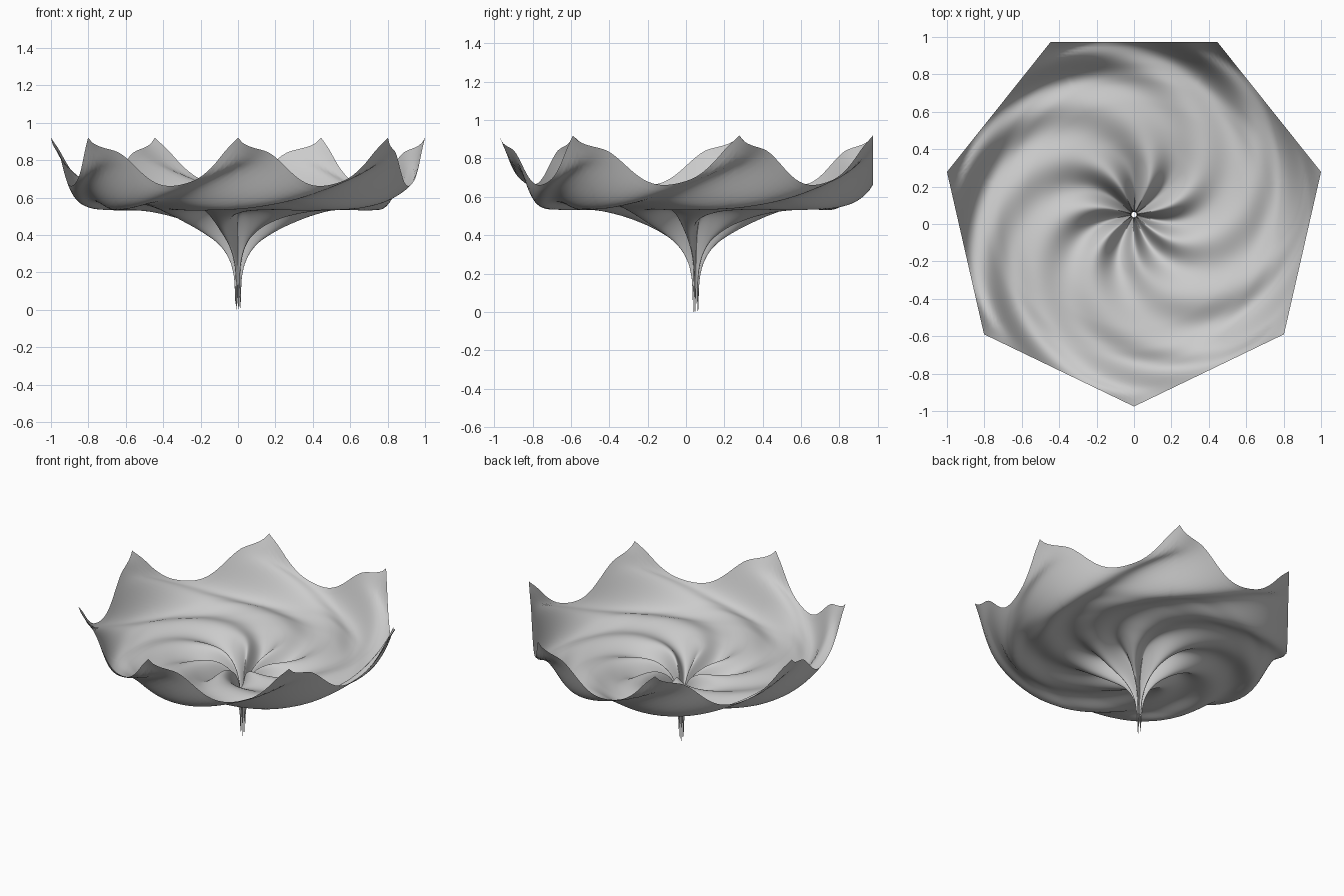
import bpy, math

if "Cube" in bpy.data.objects:
    bpy.data.objects.remove(bpy.data.objects["Cube"])

SIDES, PER_SIDE, RINGS = 7, 36, 110
RIM_R = 1.0257          # corner radius of the heptagonal outline
HOLE_R = 0.014          # tiny hole at the foot
CENTRE_Y = 0.05

# (radius, mean height): stem, flat dish, upturned rim
PROFILE = [(.014, .068), (.018, .19), (.03, .285), (.05, .343), (.1, .411),
           (.2, .472), (.3, .504), (.4, .527), (.5, .543), (.6, .549),
           (.72, .551), (.8, .569), (.85, .607), (.9, .672), (.9235, .710),
           (.95, .760), (.964, .80), (1.002, .917), (1.0257, .964)]
# (radius, flute height): deep in the funnel, shallow on the dish
FLUTES = [(.014, .068), (.1, .066), (.2, .056), (.3, .038), (.4, .023), (.5, .016),
          (.7, .018), (.8, .025), (.87, .037), (.95, .055), (1.0, .05), (1.0257, .05)]


def interpolate(table, r):
    """Smooth cubic interpolation over log radius."""
    xs = [math.log(p[0]) for p in table]
    zs = [p[1] for p in table]

    def slope(i):
        if i == 0 or i == len(xs) - 1:
            k = max(i - 1, 0)
            return (zs[k + 1] - zs[k]) / (xs[k + 1] - xs[k])
        h0, h1 = xs[i] - xs[i - 1], xs[i + 1] - xs[i]
        return ((zs[i] - zs[i - 1]) / h0 * h1 + (zs[i + 1] - zs[i]) / h1 * h0) / (h0 + h1)

    x = min(max(math.log(r), xs[0]), xs[-1])
    i = 0
    while i < len(xs) - 2 and x > xs[i + 1]:
        i += 1
    h = xs[i + 1] - xs[i]
    t = (x - xs[i]) / h
    return ((2*t**3 - 3*t*t + 1) * zs[i] + (t**3 - 2*t*t + t) * h * slope(i)
            + (3*t*t - 2*t**3) * zs[i + 1] + (t**3 - t*t) * h * slope(i + 1))


def height(r, a):
    """Mean profile plus seven flutes that twist with radius."""
    crest = math.radians(77.1 + 129 * (r * r - 0.9216))
    return interpolate(PROFILE, r) + interpolate(FLUTES, r) * math.cos(SIDES * (a - crest))


# Polar grid stretched from the round hole to the heptagon outline
n = SIDES * PER_SIDE
step = 2 * math.pi / SIDES
apothem = RIM_R * math.cos(step / 2)
verts, faces = [], []
for j in range(RINGS + 1):
    t = (j / RINGS) ** 1.9
    for i in range(n):
        a = -math.pi / 2 + 2 * math.pi * i / n
        off = (i % PER_SIDE) / PER_SIDE * step - step / 2
        r = HOLE_R + (apothem / math.cos(off) - HOLE_R) * t
        verts.append((r * math.cos(a), CENTRE_Y + r * math.sin(a), height(r, a)))
for j in range(RINGS):
    for i in range(n):
        k = (i + 1) % n
        faces.append((j*n + i, (j+1)*n + i, (j+1)*n + k, j*n + k))

# Stand the foot on z = 0
low = min(v[2] for v in verts)
verts = [(x, y, z - low) for x, y, z in verts]

mesh = bpy.data.meshes.new("spiral_flower_bowl")
mesh.from_pydata(verts, [], faces)
mesh.update()
for p in mesh.polygons:
    p.use_smooth = True
bowl = bpy.data.objects.new("spiral_flower_bowl", mesh)
bpy.context.collection.objects.link(bowl)
